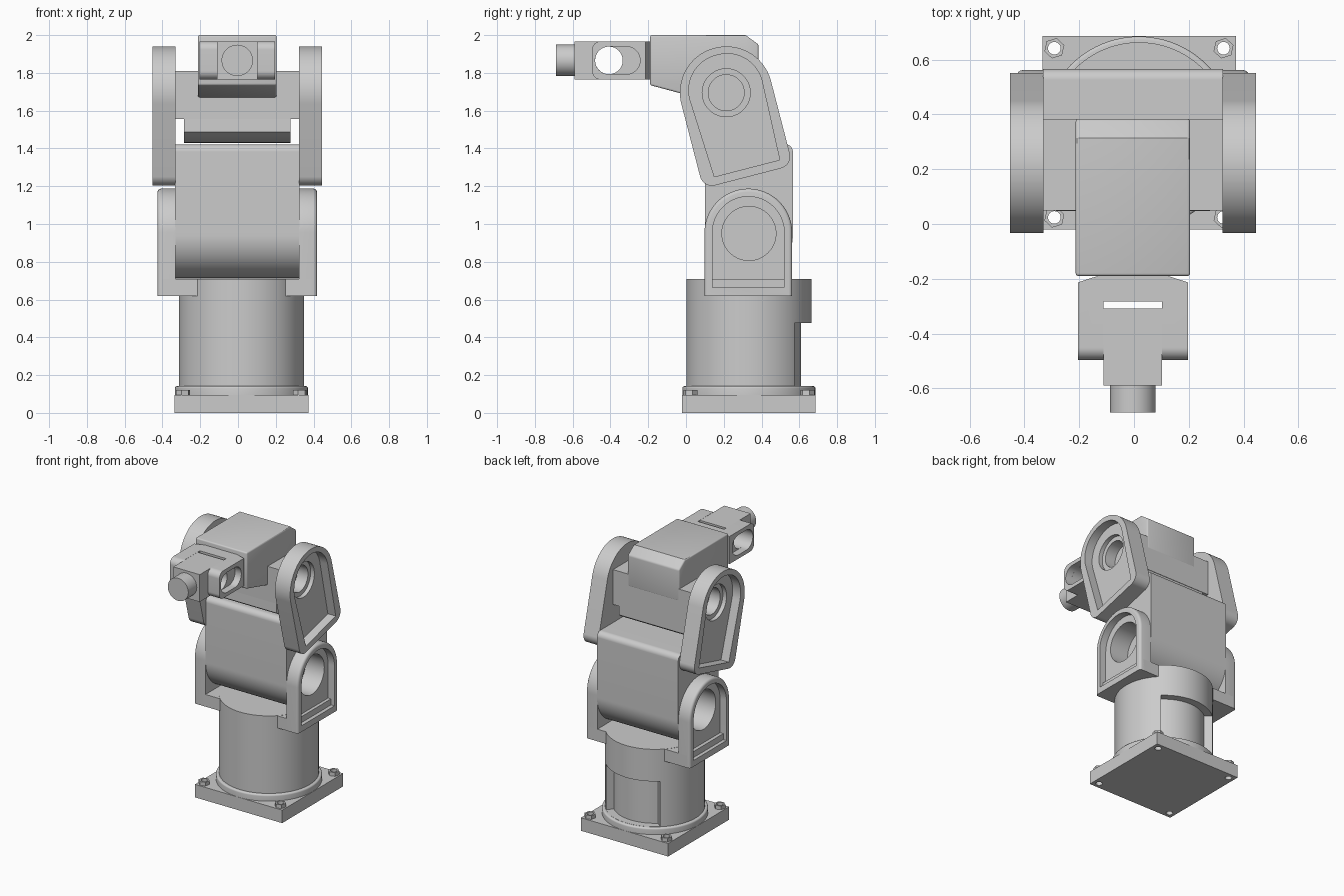
import bpy, bmesh, math
from mathutils import Vector

if "Cube" in bpy.data.objects:
    bpy.data.objects.remove(bpy.data.objects["Cube"])

grey = bpy.data.materials.new("light grey")
grey.diffuse_color = (0.6, 0.6, 0.6, 1)
grey.use_nodes = True
grey.node_tree.nodes["Principled BSDF"].inputs["Base Color"].default_value = grey.diffuse_color


def rounded(corners, seg=14):
    """Polygon from (a, b, radius) corners, with filleted corners."""
    out, n = [], len(corners)
    for i, (a, b, r) in enumerate(corners):
        p = Vector((a, b))
        if r <= 0:
            out.append(p)
            continue
        d0 = (Vector(corners[i - 1][:2]) - p).normalized()
        d1 = (Vector(corners[(i + 1) % n][:2]) - p).normalized()
        half = d0.angle(d1) / 2
        c = p + (d0 + d1).normalized() * (r / math.sin(half))
        s = p + d0 * (r / math.tan(half)) - c
        e = p + d1 * (r / math.tan(half)) - c
        sweep = math.atan2(s.x * e.y - s.y * e.x, s.dot(e))
        a0 = math.atan2(s.y, s.x)
        for k in range(seg + 1):
            t = a0 + sweep * k / seg
            out.append(c + Vector((math.cos(t), math.sin(t))) * r)
    return out


def box(a0, a1, b0, b1, r=0):
    return rounded([(a0, b0, r), (a1, b0, r), (a1, b1, r), (a0, b1, r)])


def circle(a, b, r, n=64, start=0.0, end=2 * math.pi):
    return [Vector((a + r * math.cos(start + (end - start) * k / n),
                    b + r * math.sin(start + (end - start) * k / n))) for k in range(n)]


def place(axis, a, b, h):
    return {"x": (h, a, b), "y": (a, h, b), "z": (a, b, h)}[axis]


def solid(name, axis, outline, lo, hi, bevel_at=None, bevel=0.0, above=-9.0):
    """Extrude an outline along an axis; optionally round the rim of one end."""
    bm = bmesh.new()
    bottom = [bm.verts.new(place(axis, p[0], p[1], lo)) for p in outline]
    top = [bm.verts.new(place(axis, p[0], p[1], hi)) for p in outline]
    n = len(bottom)
    bm.faces.new(bottom)
    bm.faces.new(top)
    for i in range(n):
        j = (i + 1) % n
        bm.faces.new((bottom[i], bottom[j], top[j], top[i]))
    bmesh.ops.remove_doubles(bm, verts=bm.verts, dist=1e-5)
    bmesh.ops.recalc_face_normals(bm, faces=bm.faces)
    if bevel:
        k = "xyz".index(axis)
        rim = [e for e in bm.edges if all(abs(v.co[k] - bevel_at) < 1e-4 for v in e.verts)
               and max(v.co.z for v in e.verts) > above]
        bmesh.ops.bevel(bm, geom=rim, offset=bevel, segments=4, profile=0.5, affect="EDGES")
    me = bpy.data.meshes.new(name)
    bm.to_mesh(me)
    bm.free()
    ob = bpy.data.objects.new(name, me)
    bpy.context.collection.objects.link(ob)
    me.materials.append(grey)
    return ob


def bake(ob):
    bpy.context.view_layer.update()
    me = bpy.data.meshes.new_from_object(ob.evaluated_get(bpy.context.evaluated_depsgraph_get()))
    ob.modifiers.clear()
    ob.data = me


def cut(ob, *cutters):
    for c in cutters:
        m = ob.modifiers.new("cut", "BOOLEAN")
        m.operation, m.solver, m.object = "DIFFERENCE", "EXACT", c
        bake(ob)
        bpy.data.objects.remove(c)


def soften(ob, width):
    m = ob.modifiers.new("soften", "BEVEL")
    m.width, m.segments, m.limit_method = width, 3, "ANGLE"
    m.angle_limit = math.radians(40)
    bake(ob)


BX, BY = 0.018, 0.333      # base axis
CX = -0.004                # arm centre plane

# Base plate with four bolt holes and hex nuts
plate = solid("base_plate", "z", box(-0.335, 0.372, -0.02, 0.686), 0, 0.095)
for sx in (-1, 1):
    for sy in (-1, 1):
        x, y = BX + sx * 0.309, BY + sy * 0.309
        cut(plate, solid("c", "z", circle(x, y, 0.023, 24), -0.1, 0.2))
        nut = solid("nut", "z", circle(x, y, 0.038, 6, 0.3, 0.3 + 2 * math.pi), 0.095, 0.122)
        cut(nut, solid("c", "z", circle(x, y, 0.023, 24), 0, 0.2))

# Flange and column with a recessed rear window
solid("base_flange", "z", circle(BX, BY, 0.352, 96), 0.09, 0.142, 0.142, 0.012)
column = solid("column", "z", circle(BX, BY, 0.331, 96), 0.1, 0.625)
a0, a1 = math.radians(45), math.radians(133)
sector = circle(BX, BY, 0.277, 24, a0, a1) + circle(BX, BY, 0.45, 24, a1, a0)
cut(column, solid("c", "z", sector, 0.143, 0.475))

# Turret disc and shoulder bridge
solid("turret_disc", "z", circle(BX, BY, 0.331, 96), 0.62, 0.71)
solid("shoulder_bridge", "x", box(0.098, 0.562, 0.62, 0.709), -0.40, 0.39)


def arch(y, half, bottom, top):
    return rounded([(y - half, bottom, 0), (y + half, bottom, 0),
                    (y + half, top, half), (y - half, top, half)], 28)


# Lower link between the shoulder cheeks
link = solid("lower_link", "x", rounded([
    (0.1, 0.712, 0.23), (0.566, 0.712, 0.23), (0.566, 1.422, 0.04), (0.1, 1.422, 0.04)], 28),
    CX - 0.329, CX + 0.329)

# Elbow cheek outlines, tilted about the elbow axis
EY, EZ, TILT = 0.213, 1.695, math.radians(14.5)


def tilted(corners):
    c, s = math.cos(TILT), math.sin(TILT)
    return rounded([(EY + u * c - v * s, EZ + u * s + v * c, r) for u, v, r in corners], 28)


for side, label in ((-1, "left"), (1, "right")):
    def at(d):
        return CX + side * d

    # Shoulder cheek with pocket and bearing hole
    cheek = solid("shoulder_cheek_" + label, "x", arch(0.33, 0.232, 0.62, 1.187),
                  at(0.328), at(0.422), at(0.422), 0.018, 0.63)
    cut(cheek, solid("c", "x", arch(0.33, 0.19, 0.665, 1.145), at(0.37), at(0.5)),
        solid("c", "x", circle(BY, 0.95, 0.143), at(0.2), at(0.5)))
    cut(link, solid("c", "x", circle(BY, 0.95, 0.143), at(0.22), at(0.5)))

    # Elbow cheek with pocket and stepped bearing hole
    cheek = solid("elbow_cheek_" + label, "x", tilted([
        (-0.245, -0.46, 0.065), (0.245, -0.46, 0.065), (0.245, 0.245, 0.244),
        (-0.245, 0.245, 0.244)]), at(0.327), at(0.449))
    cut(cheek, solid("c", "x", tilted([
        (-0.172, -0.415, 0), (0.185, -0.415, 0), (0.205, 0.205, 0.19),
        (-0.205, 0.205, 0.19)]), at(0.385), at(0.5)),
        solid("c", "x", circle(EY, EZ, 0.127), at(0.355), at(0.5)),
        solid("c", "x", circle(EY, EZ, 0.095), at(0.2), at(0.5)))

# Elbow block: wide upper body over a narrower rounded belly
wide = solid("elbow_block", "x", box(0.05, 0.383, 1.555, 1.81), CX - 0.328, CX + 0.328)
for side in (-1, 1):
    cut(wide, solid("c", "x", circle(EY, EZ, 0.095), CX + side * 0.27, CX + side * 0.5))
w = math.asin(0.165 / 0.265)
belly = circle(EY, EZ, 0.265, 24, -math.pi / 2 - w, -math.pi / 2 + w)
solid("elbow_belly", "x", belly + [(0.38, 1.49), (0.38, 1.6), (0.052, 1.6)],
      CX - 0.281, CX + 0.281)

# Forearm head with sloped underside and chamfered back
head = solid("forearm_head", "x", [
    (-0.19, 2.0), (0.315, 2.0), (0.384, 1.95), (0.384, 1.72), (0.06, 1.668), (-0.19, 1.735)],
    CX - 0.209, CX + 0.209)
soften(head, 0.01)

# Wrist fork: neck chamfers in plan, central gap, rounded tips, slotted sides
fork = solid("wrist_fork", "x", rounded([
    (-0.18, 1.765, 0), (-0.18, 1.967, 0), (-0.497, 1.967, 0.045), (-0.497, 1.765, 0.045)]),
    CX - 0.201, CX + 0.201)
cut(fork, solid("c", "z", box(CX - 0.107, CX + 0.107, -0.7, -0.284), 1.6, 2.1))
hole_y, hole_z = -0.408, 1.866
for side in (-1, 1):
    cut(fork, solid("c", "z", [(CX + side * 0.129, -0.17), (CX + side * 0.129, -0.19),
                               (CX + side * 0.203, -0.214), (CX + side * 0.3, -0.214),
                               (CX + side * 0.3, -0.17)], 1.6, 2.1),
        solid("c", "x", box(hole_y - 0.073, -0.243, hole_z - 0.073, hole_z + 0.073, 0.0725),
              CX + side * 0.15, CX + side * 0.3))
cut(fork, solid("c", "x", circle(hole_y, hole_z, 0.073, 48), -0.5, 0.5))

# Wrist block and tool flange
block = solid("wrist_block", "x", box(-0.59, -0.309, 1.766, 1.966), CX - 0.107, CX + 0.107)
cut(block, solid("c", "x", circle(hole_y, hole_z, 0.073, 48), -0.5, 0.5))
solid("tool_flange", "y", circle(CX, hole_z, 0.083, 48), -0.688, -0.58)

# Smooth curved walls while keeping hard edges
for ob in list(bpy.context.scene.objects):
    bpy.ops.object.select_all(action="DESELECT")
    ob.select_set(True)
    bpy.context.view_layer.objects.active = ob
    bpy.ops.object.shade_smooth_by_angle(angle=math.radians(30))
